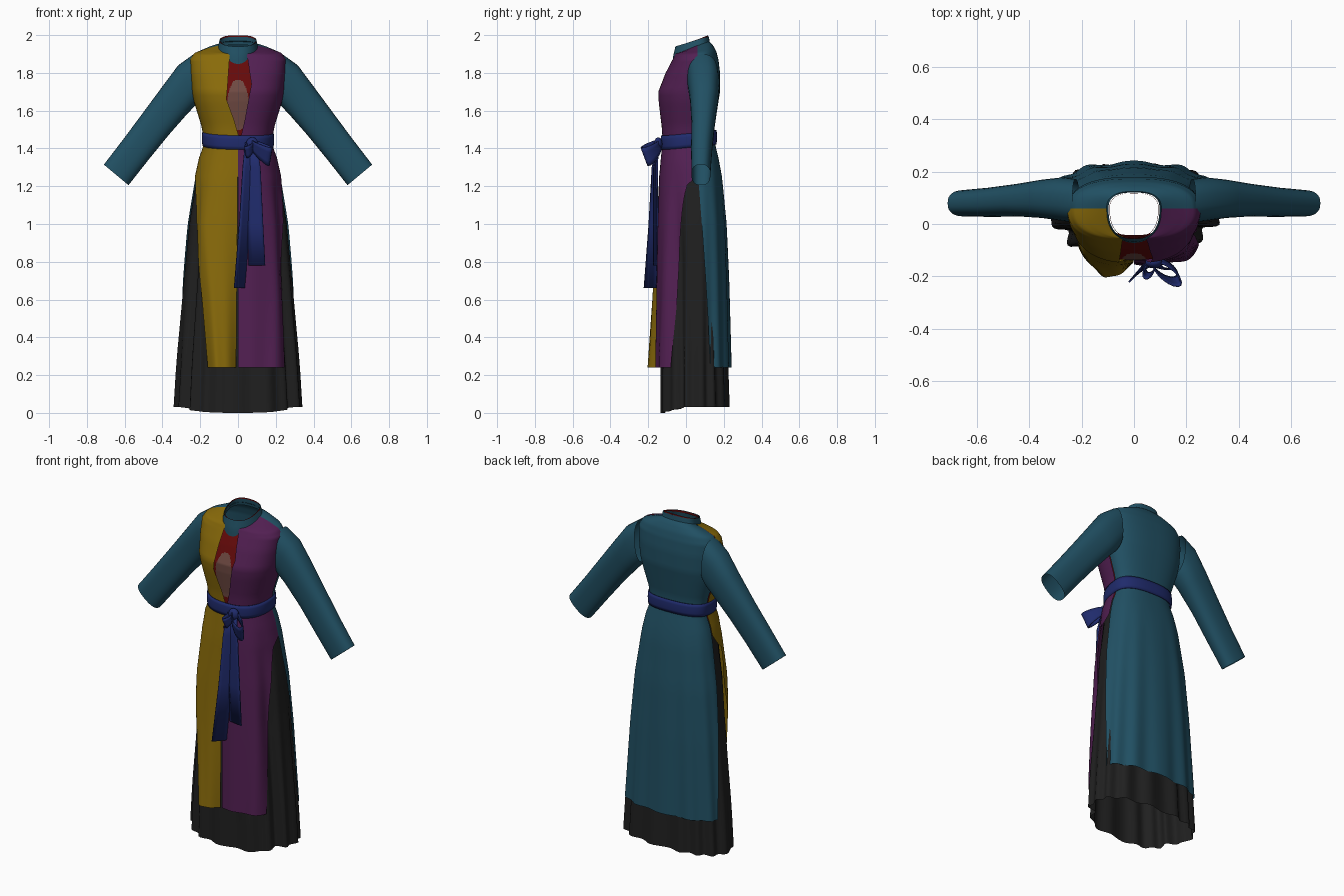
import bpy, bmesh, math
from mathutils import Vector

if "Cube" in bpy.data.objects:
    bpy.data.objects.remove(bpy.data.objects["Cube"])

CY, N = 0.06, 2.5          # section centre in y, superellipse power


def material(name, rgb):
    m = bpy.data.materials.new(name)
    m.diffuse_color = (*rgb, 1)
    m.use_nodes = True
    m.node_tree.nodes["Principled BSDF"].inputs["Base Color"].default_value = m.diffuse_color
    return m


TEAL = material("teal", (0.015, 0.08, 0.125))
YELLOW = material("mustard", (0.25, 0.145, 0.003))
PURPLE = material("plum", (0.085, 0.014, 0.085))
BLUE = material("navy", (0.014, 0.024, 0.15))
BLACK = material("charcoal", (0.014, 0.014, 0.014))
RED = material("dark_red", (0.13, 0.003, 0.003))
BROWN = material("dusty_brown", (0.16, 0.068, 0.055))

# section tables: z, half width, front y, back y, tilt
ROBE = [(0.24, .325, -.15, .235, 0), (0.7, .293, -.147, .225, 0), (1.0, .265, -.145, .213, 0),
        (1.25, .225, -.138, .19, 0), (1.36, .2, -.128, .17, 0), (1.41, .18, -.123, .157, 0),
        (1.45, .177, -.12, .15, 0), (1.52, .19, -.125, .152, 0), (1.65, .23, -.143, .172, 0),
        (1.7, .24, -.145, .18, 0), (1.8, .249, -.105, .18, 0), (1.87, .25, -.068, .172, 0),
        (1.905, .228, -.056, .16, .1), (1.93, .16, -.052, .14, .25), (1.945, .1, -.048, .12, .4)]
SKIRT = [(0.0, .335, -.128, .225, 0), (0.3, .317, -.127, .215, 0), (0.7, .286, -.125, .207, 0),
         (1.0, .26, -.122, .197, 0), (1.3, .212, -.11, .165, 0), (1.42, .168, -.1, .14, 0)]


def lookup(table, z):
    """Linear interpolation of every column at height z."""
    z = min(max(z, table[0][0]), table[-1][0])
    for a, b in zip(table, table[1:]):
        if z <= b[0]:
            t = (z - a[0]) / (b[0] - a[0])
            return [p + (q - p) * t for p, q in zip(a[1:], b[1:])]


def power(v):
    return math.copysign(abs(v) ** (2 / N), v)


def low(z, top=1.35):
    """0 at the waist, 1 near the hem."""
    return max(0, min(1, (top - z) / (top - .2)))


def section(th, z, table, off=0.0):
    rx, yf, yb, tilt = lookup(table, z)
    c, s = math.cos(th), math.sin(th)
    # cloth pulled in beside the front corners below the waist
    if s < 0:
        g = (math.degrees(math.atan2(-s, abs(c))) - 30) / 9
        off -= .036 * min(1, 2 * low(z)) * math.exp(-g * g / 2)
    d = (CY - yf) if s < 0 else (yb - CY)
    y = CY + (d + off) * power(s)
    return Vector(((rx + off) * power(c), y, z + tilt * (y - CY)))


def front_angle(x, z):
    """Angle on the front half of the robe where the surface reaches x."""
    r = max(-1, min(1, x / lookup(ROBE, z)[0]))
    return -math.acos(math.copysign(abs(r) ** (N / 2), r))


def sheet(name, rows, mats, closed=False, thick=0.0, rule=None):
    bm = bmesh.new()
    vs = [[bm.verts.new(p) for p in row] for row in rows]
    n = len(rows[0])
    for a, b in zip(vs, vs[1:]):
        for i in range(n if closed else n - 1):
            j = (i + 1) % n
            f = bm.faces.new((a[i], a[j], b[j], b[i]))
            f.smooth = True
            if rule and rule(f.calc_center_median()):
                f.material_index = 1
    bmesh.ops.recalc_face_normals(bm, faces=bm.faces)
    me = bpy.data.meshes.new(name)
    bm.to_mesh(me)
    bm.free()
    for m in mats:
        me.materials.append(m)
    ob = bpy.data.objects.new(name, me)
    bpy.context.collection.objects.link(ob)
    if thick:
        mod = ob.modifiers.new("cloth_thickness", "SOLIDIFY")
        mod.thickness, mod.offset = thick, 0
    return ob


def span(a, b, n):
    return [a + (b - a) * i / n for i in range(n + 1)]


ROBE_Z = span(.24, 1.4, 24) + span(1.42, 1.86, 22) + span(1.87, 1.945, 10)
AROUND = [2 * math.pi * i / 120 for i in range(120)]

# underskirt with hem folds, touching the ground only at the front
rows = []
for z in span(0, 1.42, 30):
    row = []
    for a in AROUND:
        fold = .011 * low(z) ** 2 * math.sin(15 * a + math.sin(3 * a))
        p = section(a, z, SKIRT, fold - .003)
        p.z += .03 * (1 - z / 1.42) * max(0, min(1, (math.sin(a) + 1) * 1.6))
        row.append(p)
    rows.append(row)
sheet("underskirt", rows, [BLACK], closed=True)

# red undershirt front, with the inner patch showing on the chest
sheet("undershirt", [[section(a, z, ROBE, -.008) for a in span(-math.pi, 0, 200)]
                     for z in span(1.38, 1.935, 90)], [RED, BROWN],
      rule=lambda c: (c.x / .057) ** 2 + ((c.z - 1.63) / .135) ** 2 < 1)

# robe back, narrowing at the side slits
rows = []
for z in ROBE_Z:
    e = math.radians(20) * low(z, 1.3)
    rows.append([section(a, z, ROBE, .007 * low(z) * math.sin(13 * a))
                 for a in span(e, math.pi - e, 60)])
sheet("robe_back", rows, [TEAL])

# robe front panels: x of inner and outer edge against height
INNER_L = [(.24, -.01), (1.4, .0), (1.45, .008), (1.55, -.02), (1.66, -.06), (1.72, -.055), (1.945, -.04)]
INNER_R = [(.24, .0), (1.4, .0), (1.45, .012), (1.55, .035), (1.66, .055), (1.74, .07), (1.945, .04)]
OUTER_L = [(.24, -.158), (.6, -.188), (1.0, -.235), (1.25, -.222), (1.36, -.25)]
OUTER_R = [(.24, .255), (.6, .26), (1.0, .25), (1.25, .224), (1.36, .25)]


def front_panel(name, inner, outer, mat, bulge):
    rows = []
    for z in ROBE_Z:
        a0 = front_angle(lookup(inner, z)[0], z)
        a1 = front_angle(lookup(outer, z)[0], z)
        row = []
        for u in span(0, 1, 30):
            p = section(a0 + (a1 - a0) * u, z, ROBE, .004)
            k = low(z, 1.3)
            p.y -= k * (bulge * math.sin(math.pi * u) + .006 * math.sin(11 * u))
            row.append(p)
        rows.append(row)
    sheet(name, rows, [mat])


front_panel("robe_front_left", INNER_L, OUTER_L, YELLOW, .058)
front_panel("robe_front_right", INNER_R, OUTER_R, PURPLE, .01)

# sleeves: centre x, y, z, section direction x, z, half height, half depth
SLEEVE = [(.222, .088, 1.775, .1, 1, .125, .083), (.27, .095, 1.735, .4, .9, .115, .083),
          (.335, .096, 1.655, .66, .75, .098, .074), (.435, .091, 1.53, .75, .66, .09, .062),
          (.54, .083, 1.395, .77, .64, .086, .056), (.645, .079, 1.26, .77, .64, .085, .05)]
for side, name in ((-1, "sleeve_left"), (1, "sleeve_right")):
    rows = []
    for x, y, z, dx, dz, h, d in SLEEVE:
        row = []
        for i in range(32):
            a = 2 * math.pi * i / 32
            c = h * power(math.cos(a)) / math.hypot(dx, dz)
            row.append(Vector((side * (x + dx * c), y + d * power(math.sin(a)), z + dz * c)))
        rows.append(row)
    sheet(name, rows, [TEAL], closed=True)

# stand collar dipping to a tab at the front, with a thin red rim inside
COLLAR = [(1.915, .112, -.055, .125, .5), (1.945, .102, -.058, .122, .38), (1.975, .095, -.054, .12, .3)]
rows = []
for k, z in enumerate(span(1.915, 1.975, 6)):
    row = []
    for a in AROUND:
        p = section(a, z, COLLAR, .002)
        tab = max(0, -math.sin(a)) ** 8 * (1 - k / 6)
        p.z -= .022 * tab
        p.y -= .016 * tab
        row.append(p)
    rows.append(row)
sheet("collar", rows, [TEAL], closed=True)
sheet("undershirt_rim", [[section(a, z, COLLAR, -.003) + Vector((0, 0, .005 * math.sin(a)))
                          for a in AROUND] for z in (1.968, 1.977)], [RED], closed=True)

# belt, dipping at the front
rows = []
for k in range(5):
    row = []
    for a in AROUND:
        p = section(a, 1.45, ROBE, .009 + .003 * math.sin(math.pi * k / 4))
        p.z = 1.45 + (k - 2) * .0185 + .1 * (p.y - CY) - .02 * p.x
        row.append(p)
    rows.append(row)
sheet("belt", rows, [BLUE], closed=True, thick=.005)


def ribbon(name, centres, widths, closed=False):
    """Flat strip through centre points with half width vectors."""
    rows = [[Vector(c) + Vector(w) * t for c, w in zip(centres, widths)] for t in span(-1, 1, 4)]
    sheet(name, rows, [BLUE], closed=closed, thick=.006)


# hanging sash tails
ribbon("sash_tail_long", [(.06, -.15, 1.43), (.055, -.165, 1.3), (.035, -.172, 1.0), (.007, -.19, .66)],
       [(.022, .003, 0), (.03, .014, 0), (.028, .024, 0), (.027, .032, 0)])
ribbon("sash_tail_short", [(.075, -.15, 1.43), (.085, -.165, 1.3), (.093, -.165, 1.0), (.1, -.165, .78)],
       [(.022, 0, 0), (.034, -.008, 0), (.04, -.008, 0), (.044, -.008, 0)])


# bow loops
def bow_loop(name, reach, spread, width):
    knot, reach, spread = Vector((.075, -.145, 1.425)), Vector(reach), Vector(spread)
    pts, ws = [], []
    for i in range(16):
        a = 2 * math.pi * i / 16
        t = (1 - math.cos(a)) / 2
        pts.append(knot + reach * t + spread * math.sin(a))
        ws.append(Vector(width) * (.4 + .6 * t))
    ribbon(name, pts, ws, closed=True)


bow_loop("bow_loop_right", (.095, -.07, -.07), (.016, .02, 0), (-.008, .018, -.048))
bow_loop("bow_loop_left", (-.03, -.05, -.045), (.014, -.012, 0), (.005, .012, -.03))

# knot
bpy.ops.mesh.primitive_uv_sphere_add(segments=20, ring_count=12, location=(.075, -.147, 1.425))
knot = bpy.context.object
knot.name = "sash_knot"
knot.scale = (.032, .022, .034)
knot.data.materials.append(BLUE)
bpy.ops.object.shade_smooth()
